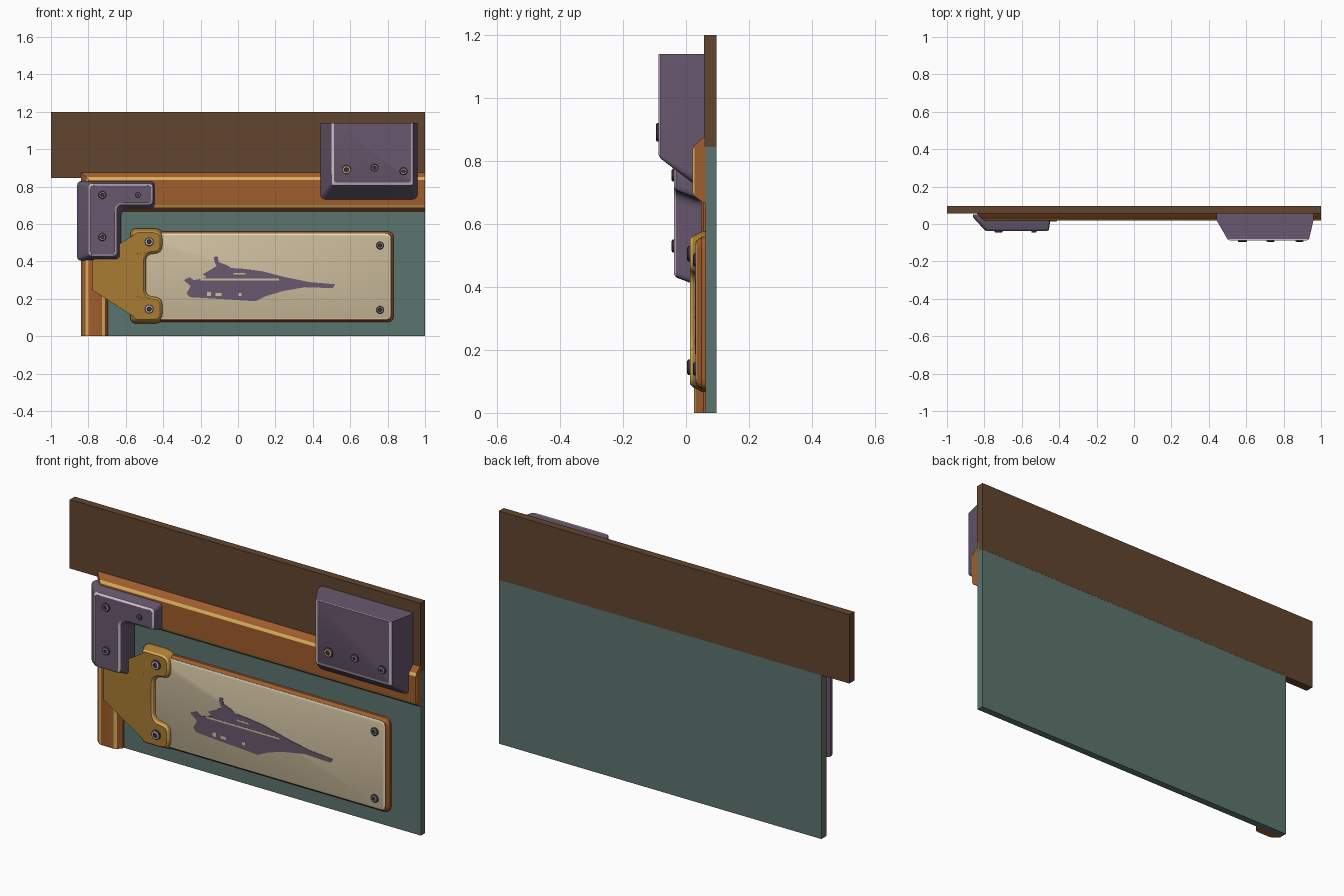
import bpy, bmesh, math
from mathutils import Vector

cube = bpy.data.objects.get("Cube")
if cube:
    bpy.data.objects.remove(cube, do_unlink=True)


def material(name, red, green, blue):
    """Flat material from display-space 0-255 values."""
    rgb = [((c / 255 + 0.055) / 1.055) ** 2.4 for c in (red, green, blue)]
    mat = bpy.data.materials.new(name)
    mat.use_nodes = True
    mat.diffuse_color = (*rgb, 1)
    mat.node_tree.nodes["Principled BSDF"].inputs["Base Color"].default_value = (*rgb, 1)
    return mat


brown = material("dark brown", 97, 69, 47)
teal = material("grey teal", 92, 117, 110)
orange = material("burnt orange", 160, 93, 44)
gold = material("ochre gold", 168, 124, 52)
pale_gold = material("pale gold edge", 215, 172, 92)
purple = material("dusty purple", 104, 88, 110)
lilac = material("pale lilac edge", 205, 190, 205)
beige = material("beige", 208, 192, 160)
cream = material("cream edge", 232, 220, 194)
dark = material("dark metal", 66, 58, 64)


def rounded(points, radii, steps=4):
    """Round the corners of a 2D outline; radii is one value or one per corner."""
    points = [Vector(p) for p in points]
    if not isinstance(radii, (list, tuple)):
        radii = [radii] * len(points)
    out = []
    for i, (p, r) in enumerate(zip(points, radii)):
        if r == 0:
            out.append(p)
            continue
        start = p + (points[i - 1] - p).normalized() * r
        end = p + (points[(i + 1) % len(points)] - p).normalized() * r
        for k in range(steps + 1):
            t = k / steps
            out.append(start * (1 - t) ** 2 + p * 2 * t * (1 - t) + end * t * t)
    return out


def inset(loop, amount):
    """Move a counter-clockwise outline inwards."""
    out = []
    for i, p in enumerate(loop):
        e1 = (p - loop[i - 1]).normalized()
        e2 = (loop[(i + 1) % len(loop)] - p).normalized()
        n1, n2 = Vector((-e1.y, e1.x)), Vector((-e2.y, e2.x))
        out.append(p + (n1 + n2) * (amount / (1 + n1.dot(n2))))
    return out


def rect(x0, z0, x1, z1, radii=0):
    return rounded([(x0, z0), (x1, z0), (x1, z1), (x0, z1)], radii)


def loft(name, rings, mats, face_mat=0):
    """Join outlines placed along y; each ring is (y, outline, band material index)."""
    mesh = bpy.data.meshes.new(name)
    bm = bmesh.new()
    loops = [[bm.verts.new((p.x, y, p.y)) for p in loop] for y, loop, _ in rings]
    bm.faces.new(loops[0][::-1])
    bm.faces.new(loops[-1]).material_index = face_mat
    for lower, upper, ring in zip(loops, loops[1:], rings[1:]):
        for i in range(len(lower)):
            j = (i + 1) % len(lower)
            face = bm.faces.new((lower[i], lower[j], upper[j], upper[i]))
            face.material_index = ring[2]
    bmesh.ops.recalc_face_normals(bm, faces=bm.faces)
    bm.to_mesh(mesh)
    bm.free()
    for mat in mats:
        mesh.materials.append(mat)
    obj = bpy.data.objects.new(name, mesh)
    bpy.context.collection.objects.link(obj)
    bpy.ops.object.select_all(action="DESELECT")
    obj.select_set(True)
    bpy.context.view_layer.objects.active = obj
    bpy.ops.object.shade_smooth_by_angle(angle=math.radians(25))
    return obj


def slab(name, outline, back, front, mat):
    return loft(name, [(back, outline, 0), (front, outline, 0)], [mat])


def screw(name, x, z, y, rim=lilac, radius=0.021):
    """Low screw head with a bright rim and a recessed hexagonal socket."""
    def circle(r):
        return [Vector((x + r * math.cos(a * math.pi / 9), z + r * math.sin(a * math.pi / 9)))
                for a in range(18)]
    loft(name, [(y + 0.005, circle(radius), 0), (y - 0.004, circle(radius), 0),
                (y - 0.008, circle(radius * 0.75), 0),
                (y - 0.008, circle(radius * 0.5), 1),
                (y - 0.004, circle(radius * 0.4), 0)], [dark, rim])


# Backing boards
slab("top_board", rect(-1, 0.845, 1, 1.2), 0.097, 0.057, brown)
slab("wall_panel", rect(-0.84, 0, 1, 0.9), 0.0965, 0.062, teal)

# Chamfered beams with bright edges
loft("horizontal_beam", [
    (0.063, rect(-0.84, 0.668, 1, 0.875), 0),
    (0.055, rect(-0.84, 0.668, 1, 0.875), 0),
    (0.027, rect(-0.81, 0.688, 1, 0.85), 0),
    (0.02, rect(-0.8, 0.702, 1, 0.836), 1)], [orange, pale_gold])
loft("vertical_beam", [
    (0.063, rect(-0.84, 0, -0.695, 0.75), 0),
    (0.055, rect(-0.84, 0, -0.695, 0.75), 0),
    (0.032, rect(-0.815, 0, -0.712, 0.75), 0),
    (0.026, rect(-0.8, 0, -0.728, 0.75), 1)], [orange, pale_gold])


# Corner bracket
def angle_outline(x0, z0, x1, z1, xi, zi):
    points = [(x0, z0), (xi, z0), (xi, zi), (x1, zi), (x1, z1), (x0, z1)]
    return rounded(points, [0.02, 0.02, 0.035, 0.02, 0.02, 0.025])


bracket_back = angle_outline(-0.86, 0.405, -0.445, 0.83, -0.625, 0.68)
bracket_front = angle_outline(-0.8, 0.43, -0.455, 0.815, -0.65, 0.705)
loft("corner_bracket", [(0.05, bracket_back, 0), (0.035, bracket_back, 0),
                        (-0.031, bracket_front, 0),
                        (-0.038, inset(bracket_front, 0.01), 1)], [purple, lilac])
for i, (x, z) in enumerate([(-0.725, 0.755), (-0.535, 0.755), (-0.725, 0.53)]):
    screw(f"corner_screw_{i}", x, z, -0.038, radius=0.014 if i == 1 else 0.021)

# Tapered block on the top right
low = [0.03, 0.03, 0, 0]
tight = [0.012, 0.012, 0, 0]
loft("tapered_block", [
    (0.057, rect(0.44, 0.73, 0.96, 1.14, low), 0),
    (0.022, rect(0.44, 0.73, 0.96, 1.14, low), 0),
    (-0.081, rect(0.5, 0.808, 0.936, 1.14, tight), 0),
    (-0.088, rect(0.514, 0.822, 0.924, 1.14, tight), 1)], [purple, lilac])
screw("block_screw_0", 0.58, 0.89, -0.088, pale_gold, 0.025)
screw("block_screw_1", 0.73, 0.9, -0.088)
screw("block_screw_2", 0.885, 0.882, -0.088)

# Sign: frame and face
frame = rect(-0.55, 0.075, 0.832, 0.56, 0.035)
loft("sign_frame", [(0.063, frame, 0), (0.05, frame, 0),
                    (0.034, inset(frame, 0.013), 0)], [orange])
face = rect(-0.535, 0.091, 0.816, 0.548, 0.03)
loft("sign_face", [(0.045, face, 0), (0.033, face, 0),
                   (0.03, inset(face, 0.007), 1)], [beige, cream])
for i, z in enumerate((0.14, 0.485)):
    screw(f"sign_screw_{i}", 0.76, z, 0.03)

# Painted ship silhouette with light stripes and windows, in thousandths
ship = [(518, 278), (384, 289), (250, 316), (127, 348), (25, 361), (-34, 364), (-60, 380),
        (-103, 396), (-109, 428), (-130, 423), (-125, 396), (-114, 375), (-168, 343),
        (-189, 332), (-168, 316), (-205, 305), (-237, 300), (-259, 316), (-291, 300),
        (-253, 268), (-275, 230), (-259, 209), (95, 187), (148, 214), (239, 241),
        (357, 262), (507, 257)]
slab("ship_silhouette", [Vector(p) / 1000 for p in ship], 0.031, 0.028, purple)
marks = [(-0.2, 0.299, 0.218, 0.308), (-0.025, 0.33, 0.04, 0.338),
         (-0.165, 0.215, -0.145, 0.236), (-0.12, 0.215, -0.088, 0.231),
         (0.003, 0.215, 0.02, 0.231)]
for i, mark in enumerate(marks):
    slab(f"ship_mark_{i}", rect(*mark), 0.029, 0.027, beige)

# Clamp holding the sign on its left end
clamp = rounded([(-0.577, 0.067), (-0.393, 0.067), (-0.393, 0.222), (-0.482, 0.222),
                 (-0.482, 0.43), (-0.393, 0.43), (-0.393, 0.577), (-0.577, 0.577)],
                [0.04, 0.06, 0.06, 0.03, 0.03, 0.06, 0.06, 0.04])
loft("sign_clamp", [(0.063, clamp, 0), (0.05, clamp, 0),
                    (0.02, inset(clamp, 0.016), 0),
                    (0.013, inset(clamp, 0.023), 1)], [gold, pale_gold])
for i, z in enumerate((0.145, 0.505)):
    screw(f"clamp_screw_{i}", -0.475, z, 0.011, radius=0.025)
